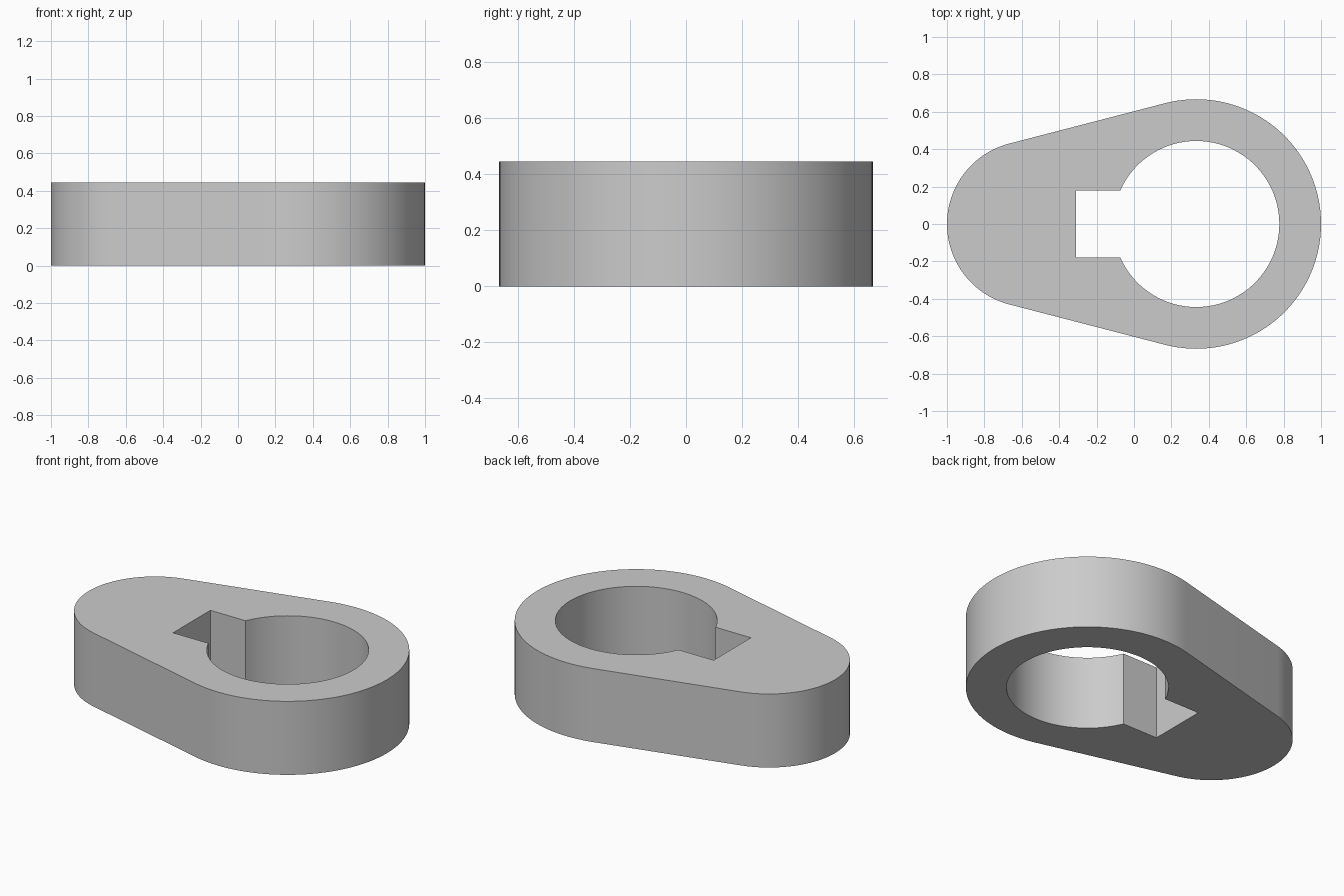
import bpy
import bmesh
from math import acos, asin, pi, cos, sin, radians

cube = bpy.data.objects.get("Cube")
if cube:
    bpy.data.objects.remove(cube, do_unlink=True)

HEIGHT = 0.445
BIG_X, BIG_R = 0.333, 0.667        # large rounded end
SMALL_X, SMALL_R = -0.556, 0.444   # small rounded end
HOLE_R = 0.444                     # bore, concentric with the large end
KEY_X, KEY_HALF = -0.31, 0.178     # keyway end and half width


def arc(cx, r, start, end, steps):
    """Points along an arc centred on the x axis."""
    angles = [start + (end - start) * i / steps for i in range(steps + 1)]
    return [(cx + r * cos(a), r * sin(a)) for a in angles]


def add_loop(bm, points):
    verts = [bm.verts.new((x, y, 0)) for x, y in points]
    return [bm.edges.new((v, verts[i - 1])) for i, v in enumerate(verts)]


# Outline: two arcs joined by their common tangents
tangent = acos((SMALL_R - BIG_R) / (BIG_X - SMALL_X))
outline = (arc(BIG_X, BIG_R, -tangent, tangent, 72)
           + arc(SMALL_X, SMALL_R, tangent, 2 * pi - tangent, 48))

# Bore with a square keyway
notch = pi - asin(KEY_HALF / HOLE_R)
bore = (arc(BIG_X, HOLE_R, -notch, notch, 80)
        + [(KEY_X, KEY_HALF), (KEY_X, -KEY_HALF)])

# Fill the flat profile and extrude it to full height
bm = bmesh.new()
edges = add_loop(bm, outline) + add_loop(bm, bore)
bmesh.ops.triangle_fill(bm, edges=edges, use_beauty=True, normal=(0, 0, 1))
result = bmesh.ops.extrude_face_region(bm, geom=bm.faces[:], use_keep_orig=True)
top = [v for v in result["geom"] if isinstance(v, bmesh.types.BMVert)]
bmesh.ops.translate(bm, verts=top, vec=(0, 0, HEIGHT))
bmesh.ops.recalc_face_normals(bm, faces=bm.faces[:])
mesh = bpy.data.meshes.new("cam_lobe")
bm.to_mesh(mesh)
bm.free()

cam = bpy.data.objects.new("cam_lobe", mesh)
bpy.context.collection.objects.link(cam)

# Plain grey
grey = bpy.data.materials.new("light grey")
grey.use_nodes = True
colour = (0.6, 0.6, 0.6, 1)
grey.diffuse_color = colour
grey.node_tree.nodes["Principled BSDF"].inputs["Base Color"].default_value = colour
mesh.materials.append(grey)

# Smooth walls with crisp rims
bpy.ops.object.select_all(action="DESELECT")
cam.select_set(True)
bpy.context.view_layer.objects.active = cam
bpy.ops.object.shade_smooth_by_angle(angle=radians(30))
